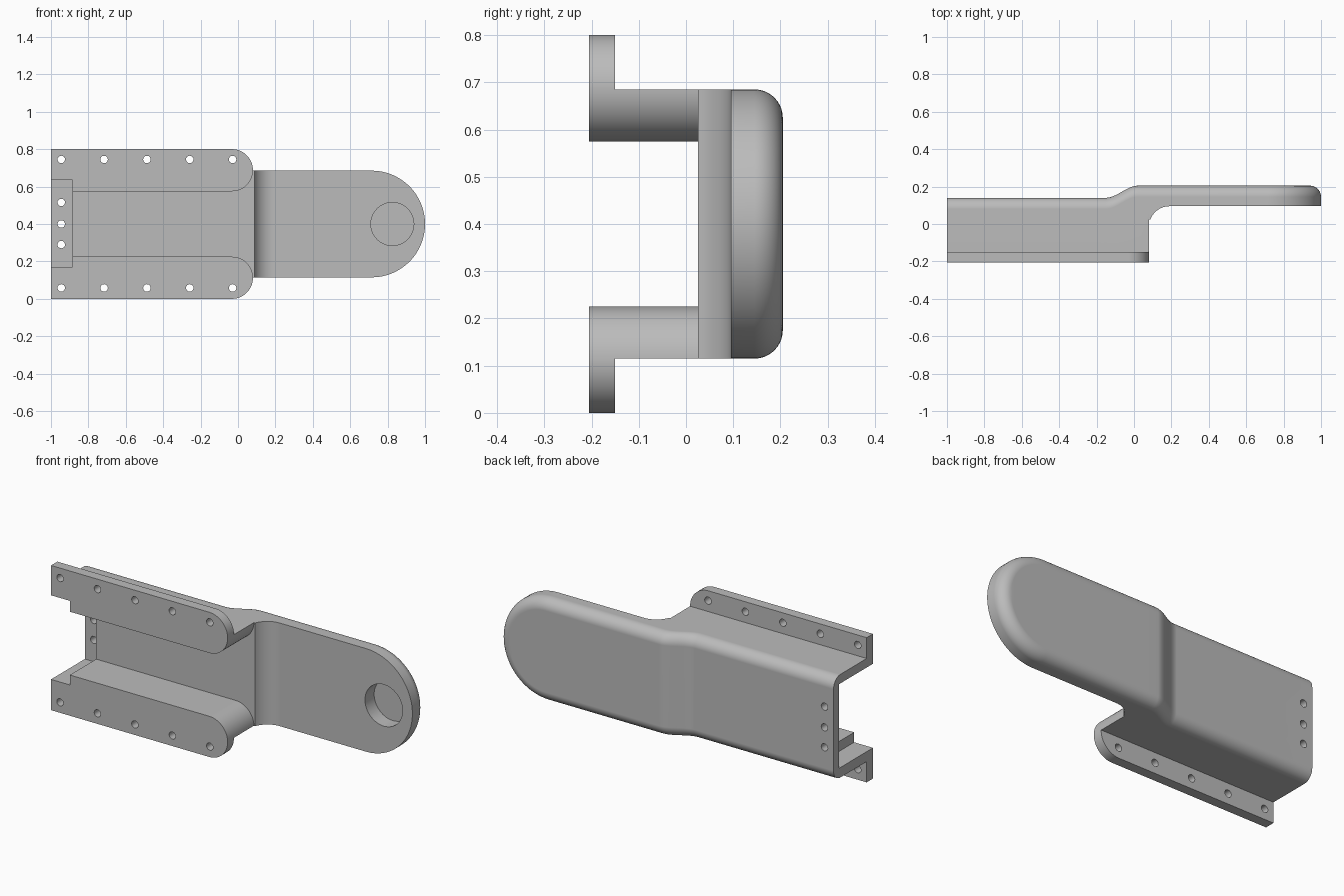
import bpy, bmesh
from math import sin, cos, pi, radians, sqrt

if "Cube" in bpy.data.objects:
    bpy.data.objects.remove(bpy.data.objects["Cube"])

MID = 0.4          # height of the symmetry plane
HALF = 0.285       # half width of the arm
EDGE = 0.06        # rounding of the back edges
END = 0.08         # end of the channel
LIP = 0.1125       # radius of the channel wall ends

metal = bpy.data.materials.new("grey metal")
metal.use_nodes = True
grey = (0.5, 0.5, 0.5, 1)
metal.diffuse_color = grey
metal.node_tree.nodes["Principled BSDF"].inputs["Base Color"].default_value = grey


def finish(bm, name):
    bmesh.ops.remove_doubles(bm, verts=bm.verts, dist=1e-5)
    bmesh.ops.dissolve_degenerate(bm, edges=bm.edges, dist=1e-6)
    bmesh.ops.recalc_face_normals(bm, faces=bm.faces)
    mesh = bpy.data.meshes.new(name)
    bm.to_mesh(mesh)
    bm.free()
    mesh.materials.append(metal)
    obj = bpy.data.objects.new(name, mesh)
    bpy.context.collection.objects.link(obj)
    return obj


def prism(bm, outline, y0, y1):
    """Extrude an (x, z) outline from y0 to y1."""
    face = bm.faces.new([bm.verts.new((x, y0, z)) for x, z in outline])
    moved = bmesh.ops.extrude_face_region(bm, geom=[face])["geom"]
    verts = [v for v in moved if isinstance(v, bmesh.types.BMVert)]
    bmesh.ops.translate(bm, verts=verts, vec=(0, y1 - y0, 0))


def arc(cx, cz, r, a0, a1, steps):
    angles = [radians(a0 + (a1 - a0) * i / steps) for i in range(steps + 1)]
    return [(cx + r * cos(a), cz + r * sin(a)) for a in angles]


def combine(target, tool, operation):
    mod = target.modifiers.new(operation.lower(), "BOOLEAN")
    mod.operation, mod.solver, mod.object = operation, "EXACT", tool
    tool.hide_render = True
    bpy.context.view_layer.objects.active = target
    bpy.ops.object.modifier_apply(modifier=mod.name)
    bpy.data.objects.remove(tool)


def back_y(x):
    t = min(max((x + 0.15) / 0.17, 0), 1)
    return 0.14 + 0.065 * t * t * (3 - 2 * t)


# Arm and channel core: rings lofted from the front outline to the rounded back
def make_core():
    fillet = 0.11
    half = [(-1, MID - HALF, -0.18, 0, -1)]
    for i in range(15):
        half.append((-0.15 + 0.17 * i / 14, MID - HALF, -0.18, 0, -1))
    half.append((END, MID - HALF, -0.18, 0, -1))
    for i in range(17):
        a = pi / 2 * i / 16
        half.append((END + fillet * (1 - cos(a)), MID - HALF,
                     -0.015 + fillet * sin(a), 0, -1))
    for i in range(33):
        a = -pi / 2 + pi / 2 * i / 32
        half.append((1 - HALF + HALF * cos(a), MID + HALF * sin(a), 0.095, cos(a), sin(a)))
    path = half + [(x, 2 * MID - z, y, nx, -nz) for x, z, y, nx, nz in reversed(half)]
    bm = bmesh.new()
    rings = [[bm.verts.new((x, y, z)) for x, z, y, nx, nz in path]]
    for j in range(11):
        t = pi / 2 * j / 10
        k = EDGE * (1 - cos(t))
        rings.append([bm.verts.new((x - nx * k, back_y(x) - EDGE * (1 - sin(t)), z - nz * k))
                      for x, z, y, nx, nz in path])
    n = len(path)
    for low, high in zip(rings, rings[1:]):
        for i in range(n - 1):
            bm.faces.new((low[i], low[i + 1], high[i + 1], high[i]))
    for ring in (rings[0], rings[-1]):
        for i in range(n // 2 - 1):
            bm.faces.new((ring[i], ring[i + 1], ring[n - 2 - i], ring[n - 1 - i]))
    bm.faces.new([r[0] for r in rings] + [r[-1] for r in reversed(rings)])
    return finish(bm, "mounting_arm")


arm = make_core()

# Mounting flanges, as one plate that the channel later splits
bm = bmesh.new()
cx = END - LIP
prism(bm, [(-1, 0)] + arc(cx, LIP, LIP, -90, 0, 20)
      + arc(cx, 2 * MID - LIP, LIP, 0, 90, 20) + [(-1, 2 * MID)], -0.205, -0.15)
combine(arm, finish(bm, "flange_plate"), "UNION")

# Channel with rounded wall ends
bm = bmesh.new()
low, high = LIP, 2 * MID - LIP
prism(bm, [(-1.2, low + LIP)] + arc(cx, low, LIP, 90, 0, 20) + [(0.3, low), (0.3, high)]
      + arc(cx, high, LIP, 0, -90, 20) + [(-1.2, high - LIP)], -0.4, 0.025)
combine(arm, finish(bm, "channel_cutter"), "DIFFERENCE")

# Wider recess at the open end
bm = bmesh.new()
prism(bm, [(-1.2, 0.17), (-0.885, 0.17), (-0.885, 0.635), (-1.2, 0.635)], -0.4, 0.09)
combine(arm, finish(bm, "recess_cutter"), "DIFFERENCE")

# Screw holes and the blind round pocket
bm = bmesh.new()
for i in range(5):
    for z in (0.058, 0.745):
        prism(bm, arc(-0.945 + 0.229 * i, z, 0.02, 0, 345, 23), -0.3, -0.12)
for z in (0.29, MID, 0.515):
    prism(bm, arc(-0.945, z, 0.02, 0, 345, 23), 0.05, 0.3)
prism(bm, arc(0.825, MID, 0.115, 0, 352.5, 47), 0, 0.175)
combine(arm, finish(bm, "hole_cutter"), "DIFFERENCE")

# Smooth curves with crisp edges
bpy.ops.object.select_all(action="DESELECT")
arm.select_set(True)
bpy.context.view_layer.objects.active = arm
bpy.ops.object.shade_smooth_by_angle(angle=radians(30))
weighted = arm.modifiers.new("weighted normals", "WEIGHTED_NORMAL")
weighted.keep_sharp = True
